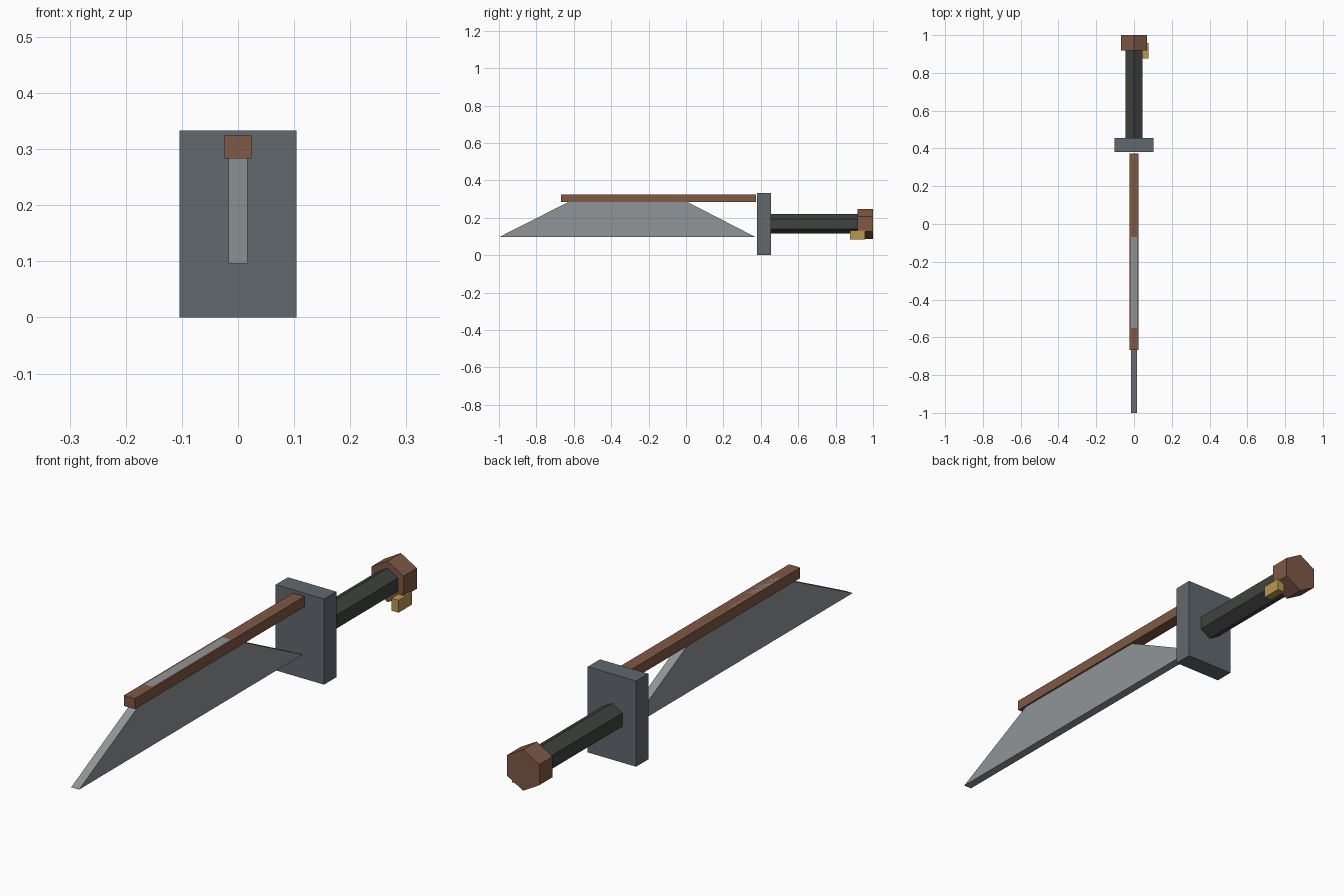
import bpy, bmesh
from math import sin, cos, pi

if "Cube" in bpy.data.objects:
    bpy.data.objects.remove(bpy.data.objects["Cube"])


def material(name, rgb):
    m = bpy.data.materials.new(name)
    m.diffuse_color = (*rgb, 1)
    m.use_nodes = True
    m.node_tree.nodes["Principled BSDF"].inputs["Base Color"].default_value = m.diffuse_color
    return m


wood = material("wood", (0.21, 0.10, 0.06))
steel = material("steel", (0.28, 0.30, 0.31))
dark_steel = material("dark_steel", (0.12, 0.14, 0.155))
grip_wrap = material("grip_wrap", (0.05, 0.055, 0.05))
brass = material("brass", (0.50, 0.31, 0.08))


def extrude(name, points, vector, mat):
    """Flat polygon extruded along a vector into a closed solid."""
    bm = bmesh.new()
    face = bm.faces.new([bm.verts.new(p) for p in points])
    new = bmesh.ops.extrude_face_region(bm, geom=[face], use_keep_orig=True)["geom"]
    bmesh.ops.translate(bm, vec=vector, verts=[v for v in new if isinstance(v, bmesh.types.BMVert)])
    bmesh.ops.recalc_face_normals(bm, faces=bm.faces)
    me = bpy.data.meshes.new(name)
    bm.to_mesh(me)
    bm.free()
    me.materials.append(mat)
    ob = bpy.data.objects.new(name, me)
    bpy.context.collection.objects.link(ob)
    return ob


def box(name, x, y, z, mat):
    pts = [(x[0], y[0], z[0]), (x[1], y[0], z[0]), (x[1], y[0], z[1]), (x[0], y[0], z[1])]
    return extrude(name, pts, (0, y[1] - y[0], 0), mat)


def hex_bar(name, radius, y, mat):
    """Six-sided bar along y with a corner pointing up."""
    pts = [(radius * sin(i * pi / 3), y[0], AXIS_Z + radius * cos(i * pi / 3)) for i in range(6)]
    return extrude(name, pts, (0, y[1] - y[0], 0), mat)


AXIS_Z = 0.167

# Trapezoid blade, its narrow upper edge set into the spine
profile = [(-1.0, 0.096), (0.373, 0.096), (-0.07, 0.324), (-0.55, 0.324)]
extrude("blade", [(-0.017, y, z) for y, z in profile], (0.034, 0, 0), steel)

# Wooden spine along the top of the blade
box("spine", (-0.024, 0.024), (-0.667, 0.374), (0.283, 0.324), wood)

# Guard plate
box("guard", (-0.104, 0.104), (0.38, 0.455), (0, 0.333), dark_steel)

# Grip and pommel
hex_bar("grip", 0.052, (0.455, 0.92), grip_wrap)
hex_bar("pommel", 0.08, (0.918, 1.0), wood)

# Small brass stud on one side of the pommel
box("brass_stud", (0.046, 0.077), (0.876, 0.957), (0.083, 0.131), brass)
